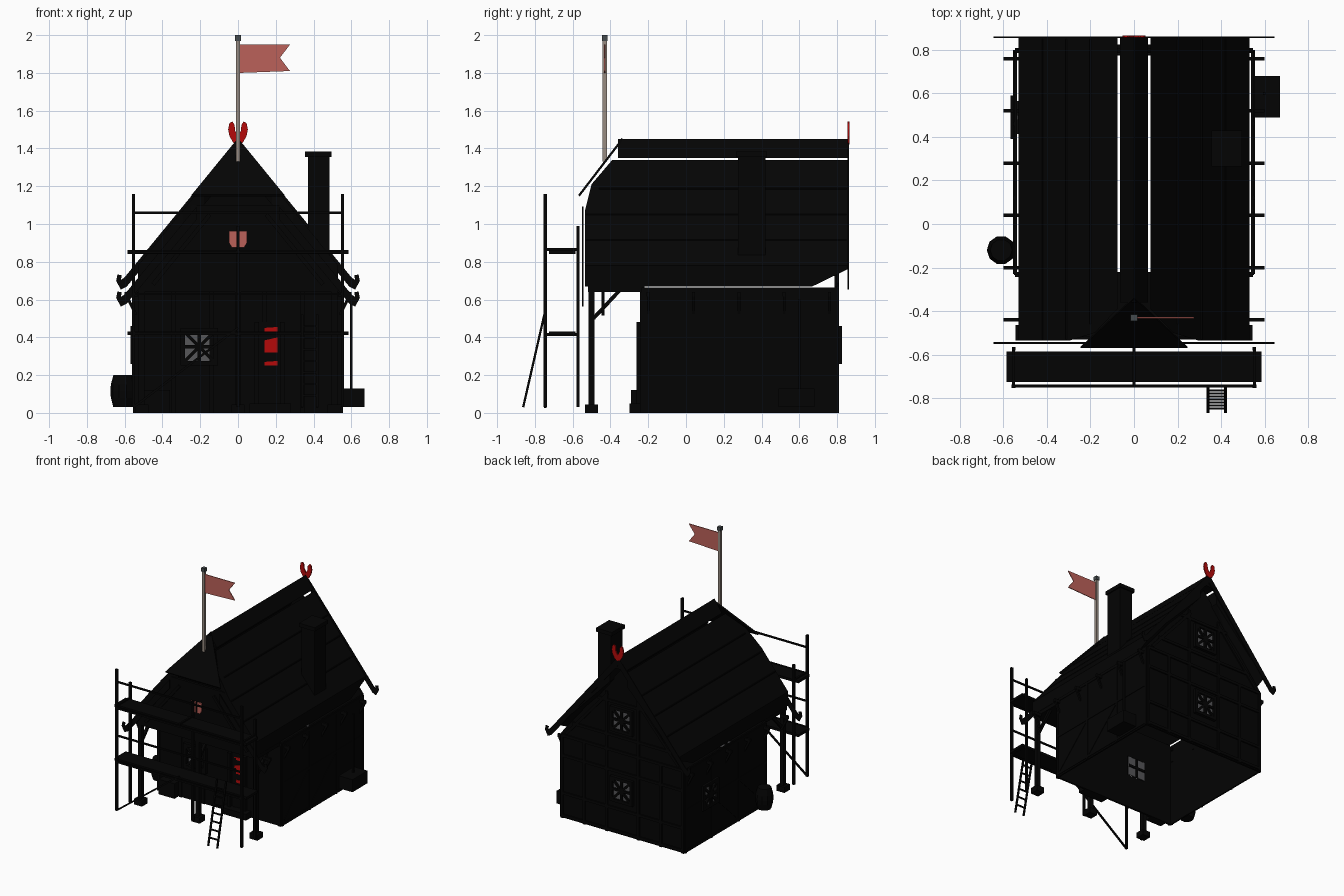
import bpy, bmesh, math
from mathutils import Matrix, Vector

if "Cube" in bpy.data.objects:
    bpy.data.objects.remove(bpy.data.objects["Cube"], do_unlink=True)


def material(name, r, g, b):
    m = bpy.data.materials.new(name)
    m.use_nodes = True
    m.diffuse_color = (r, g, b, 1)
    m.node_tree.nodes["Principled BSDF"].inputs["Base Color"].default_value = (r, g, b, 1)
    return m


DARK = material("near black timber", .0012, .0012, .0012)
RED = material("deep red", .46, .003, .003)
CLOTH = material("faded red cloth", .5, .12, .1)
POLE = material("pale wood", .31, .26, .22)
GLASS = material("grey glass", .095, .095, .1)
IRON = material("grey iron", .06, .07, .075)


def finish(name, bm, mat, matrix=None):
    bmesh.ops.recalc_face_normals(bm, faces=bm.faces)
    mesh = bpy.data.meshes.new(name)
    bm.to_mesh(mesh)
    bm.free()
    mesh.materials.append(mat)
    obj = bpy.data.objects.new(name, mesh)
    bpy.context.collection.objects.link(obj)
    if matrix:
        obj.matrix_world = matrix
    return obj


def box(name, x, y, z, mat=DARK, matrix=None):
    """Box from three (low, high) ranges."""
    bm = bmesh.new()
    size = [r[1] - r[0] for r in (x, y, z)]
    mid = [(r[1] + r[0]) / 2 for r in (x, y, z)]
    bmesh.ops.create_cube(bm, size=1, matrix=Matrix.Translation(mid) @ Matrix.Diagonal((*size, 1)))
    return finish(name, bm, mat, matrix)


def beam(name, a, b, w=.02, mat=DARK, matrix=None):
    """Square bar between two points."""
    a, b = Vector(a), Vector(b)
    turn = (b - a).to_track_quat('Z', 'Y').to_matrix().to_4x4()
    bm = bmesh.new()
    bmesh.ops.create_cube(bm, size=1, matrix=Matrix.Translation((a + b) / 2) @ turn
                          @ Matrix.Diagonal((w, w, (b - a).length, 1)))
    return finish(name, bm, mat, matrix)


def plate(name, outline, y, mat=DARK, flip=1):
    """Outline in x and z, extruded over a y range."""
    bm = bmesh.new()
    face = bm.faces.new([bm.verts.new((flip * px, y[0], pz)) for px, pz in outline])
    new = bmesh.ops.extrude_face_region(bm, geom=[face])["geom"]
    verts = [v for v in new if isinstance(v, bmesh.types.BMVert)]
    bmesh.ops.translate(bm, verts=verts, vec=(0, y[1] - y[0], 0))
    return finish(name, bm, mat)


def lathe(name, profile, sides, centre):
    bm = bmesh.new()
    rings = [[bm.verts.new((r * math.cos(t * math.tau / sides), r * math.sin(t * math.tau / sides), z))
              for t in range(sides)] for r, z in profile]
    for low, high in zip(rings, rings[1:]):
        for i in range(sides):
            j = (i + 1) % sides
            bm.faces.new((low[i], low[j], high[j], high[i]))
    bm.faces.new(rings[0])
    bm.faces.new(rings[-1])
    return finish(name, bm, DARK, Matrix.Translation(centre))


def window(name, place, angle, glass):
    """Framed window with a star of glazing bars, facing -y before turning."""
    m = Matrix.Translation(place) @ Matrix.Rotation(angle, 4, 'Z')
    s, o = .076, .1
    box(name + "_glass", (-s, s), glass, (-s, s), GLASS, m)
    for k in (-1, 1):
        e = .088 * k
        beam(name + "_jamb", (e, -.003, -o), (e, -.003, o), .024, DARK, m)
        beam(name + "_rail", (-o, -.003, e), (o, -.003, e), .024, DARK, m)
        beam(name + "_diagonal_bar", (-s, -.005, -s * k), (s, -.005, s * k), .018, DARK, m)
    for y in (-.005, glass[1]):
        beam(name + "_upright_bar", (0, y, -s), (0, y, s), .018, DARK, m)
        beam(name + "_cross_bar", (-s, y, 0), (s, y, 0), .018, DARK, m)


# Walls, open underneath, with an opening left for the front window
for x, z in (((-.55, -.28), (0, .66)), ((-.12, .55), (0, .66)), ((-.28, -.12), (0, .27)), ((-.28, -.12), (.43, .66))):
    box("front_wall", x, (-.235, -.22), z)
plate("back_wall", [(-.55, 0), (.55, 0), (.55, .67), (0, 1.34), (-.55, .67)], (.785, .8))
plate("front_gable", [(-.53, .66), (.53, .66), (.53, .72), (.24, 1.1), (-.24, 1.1), (-.53, .72)], (-.52, -.5))
box("overhang_floor", (-.53, .53), (-.52, -.22), (.64, .668))
for side in (-1, 1):
    box("side_wall", sorted((side * .538, side * .55)), (-.235, .8), (0, .664))
    # Timber framing
    for y in (-.22, .12, .46, .79):
        beam("wall_post", (side * .547, y, 0), (side * .547, y, .66), .016)
    for z in (.02, .34, .645):
        beam("wall_rail", (side * .547, -.23, z), (side * .547, .79, z), .016)
    for y in (-.2, .14):
        beam("wall_brace", (side * .547, y, .04), (side * .547, y + .3, .32), .016)
    for x in (.14, .34, .535):
        beam("back_post", (side * x, .798, 0), (side * x, .798, .66), .022)
        beam("front_post", (side * x, -.232, 0), (side * x, -.232, .64), .022)
    beam("back_gable_brace", (side * .5, .798, .68), (side * .13, .798, 1.1), .022)
    beam("back_gable_post", (side * .14, .798, .66), (side * .14, .798, 1.12), .022)
    beam("front_gable_brace", (side * .45, -.52, .68), (side * .15, -.52, 1.05), .022)
for z in (.02, .2, .5, .66, .78, 1.05):
    w = min(.54, (1.32 - z) * .81)
    beam("back_rail", (-w, .798, z), (w, .798, z), .022)


def pitch(x):
    """Height of the roof at a distance from the ridge."""
    return 1.432 - 1.23 * x


# Roof slopes: plan outline lifted onto the pitch
plan = [(.075, -.39), (.18, -.5), (.295, -.535), (.53, -.535), (.53, .67), (.53, .855), (.075, .855)]
for side in (-1, 1):
    bm = bmesh.new()
    top = [bm.verts.new((side * x, y, pitch(x))) for x, y in plan]
    low = [bm.verts.new((side * x, y, pitch(x) - (.02 if x > .5 and y > .8 else .11))) for x, y in plan]
    bm.faces.new(top)
    bmesh.ops.triangulate(bm, faces=[bm.faces.new(low)])
    for i in range(len(plan)):
        j = (i + 1) % len(plan)
        bm.faces.new((top[i], top[j], low[j], low[i]))
    finish("roof_slope", bm, DARK)
    for x in (.2, .31, .42):
        start = -.53 if x > .3 else -.46
        beam("roof_course", (side * x, start, pitch(x)), (side * x, .85, pitch(x)), .007)
    # Barge boards with curled ends
    for y, top_x, drop in ((.855, 0, 0), (-.55, .22, .09)):
        def edge(x):
            return 1.45 - drop - 1.22 * x
        plate("barge_board", [(top_x, edge(top_x)), (.6, edge(.6)), (.62, edge(.62) + .01), (.615, edge(.6) + .01),
                              (.638, edge(.6) + .015), (.645, edge(.6) - .02), (.62, edge(.6) - .065),
                              (.59, edge(.6) - .05), (top_x, edge(top_x) - .07)], (y, y + .007), DARK, side)
    # Rafter tails on slanting brackets
    for i in range(6):
        y = -.44 + .24 * i
        box("rafter_tail", sorted((side * .53, side * .6)), (y - .008, y + .008), (.615, .64))
        beam("rafter_bracket", (side * .54, y, .52), (side * .59, y, .62), .015)
plate("ridge_cap", [(-.065, 1.35), (0, 1.45), (.065, 1.35)], (-.36, .855))
bm = bmesh.new()
hip = [bm.verts.new(p) for p in ((-.245, -.57, 1.155), (.245, -.57, 1.155), (0, -.34, 1.455))]
under = [bm.verts.new(v.co + Vector((0, .007, -.01))) for v in hip]
bm.faces.new(hip)
bm.faces.new(under)
for i in range(3):
    j = (i + 1) % 3
    bm.faces.new((hip[i], hip[j], under[j], under[i]))
finish("roof_hip", bm, DARK)

# Chimney
box("chimney_shaft", (.37, .485), (.275, .42), (.75, 1.36))
box("chimney_cap", (.355, .495), (.265, .43), (1.355, 1.385))

# Gable ornament
for side in (-1, 1):
    plate("gable_ornament", [(0, 1.42), (.025, 1.43), (.045, 1.465), (.052, 1.5), (.045, 1.535), (.03, 1.542),
                             (.018, 1.525), (.016, 1.495), (0, 1.465)], (.856, .866), RED, side)

# Flagpole and flag
beam("flagpole", (0, -.43, 1.33), (0, -.43, 1.97), .022, POLE)
box("pole_finial", (-.015, .015), (-.445, -.415), (1.97, 2), IRON)
plate("flag", [(.01, 1.8), (.275, 1.81), (.222, 1.88), (.275, 1.95), (.01, 1.95)], (-.433, -.427), CLOTH)

# Windows
window("front_window", (-.205, -.243, .35), 0, (.02, .026))
window("back_window", (0, .81, .36), math.pi, (0, .028))
window("attic_window", (0, .81, .92), math.pi, (0, .028))
window("side_window", (-.553, .49, .36), -math.pi / 2, (0, .018))
for side in (-1, 1):
    plate("gable_shutter", [(.006, .875), (.032, .875), (.047, .9), (.047, .962), (.006, .962)],
          (-.529, -.52), CLOTH, side)

# Door with a deep frame
box("door", (.09, .25), (-.238, -.23), (.05, .48))
for x in (.1, .235):
    box("door_jamb", (x - .012, x + .012), (-.262, -.23), (.05, .48))
for z, h in ((.25, .025), (.32, .08), (.43, .025)):
    plate("door_stripe", [(.13, z), (.21, z), (.21, z + h), (.14, z + h * .8)], (-.243, -.238), RED)
box("door_step", (.06, .28), (-.3, -.23), (0, .05))
box("corner_stone", (-.5, -.36), (-.29, -.23), (0, .12))

# Porch posts
for x in (-.51, 0, .51):
    beam("porch_post", (x, -.5, 0), (x, -.5, .66), .032)
    box("porch_post_base", (x - .035, x + .035), (-.535, -.465), (0, .045))
    beam("porch_brace", (x, -.49, .5), (x, -.35, .65))

# Scaffold
for z in (.42, .85):
    box("scaffold_deck", (-.585, .585), (-.725, -.585), (z - .008, z + .012))
    beam("scaffold_rail", (-.56, -.745, z + .21), (.56, -.745, z + .21), .012)
    beam("deck_bearer", (-.56, -.745, z), (.56, -.745, z), .014)
for x in (-.553, 0, .553):
    beam("inner_scaffold_post", (x, -.572, .03), (x, -.572, .99), .016)
    for z in (.415, .865):
        beam("scaffold_tie", (x, -.745, z), (x, -.572, z), .014)
for x in (-.553, .553):
    beam("outer_scaffold_post", (x, -.745, .03), (x, -.745, 1.16), .018)
beam("scaffold_brace", (-.553, -.745, .03), (0, -.745, .45), .012)

# Ladder
foot, head = Vector((.38, -.862, .03)), Vector((.38, -.75, .52))
for side in (-1, 1):
    off = Vector((.04 * side, 0, 0))
    beam("ladder_rail", foot + off, head + off, .012)
for i in range(1, 8):
    p = foot.lerp(head, i / 8)
    beam("ladder_rung", p - off, p + off, .01)

# Barrel, crate and drainpipe beside the walls
lathe("barrel", [(.05, .03), (.063, .08), (.066, .115), (.063, .15), (.05, .2)], 10, (-.61, -.12, 0))
box("crate", (.545, .67), (.49, .68), (.03, .13))
beam("drainpipe", (.6, .6, .12), (.6, .6, .6), .014)
